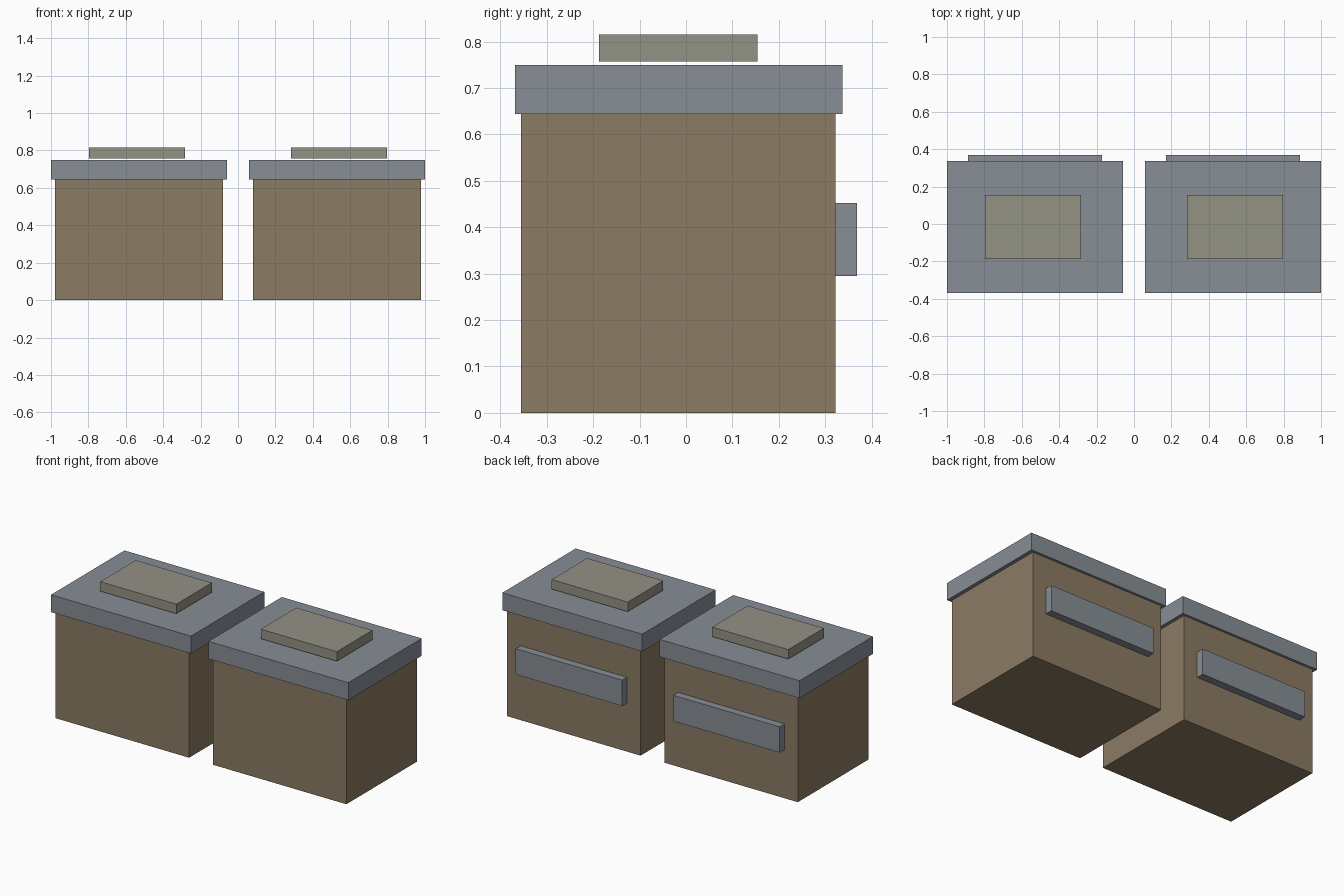
import bpy

if "Cube" in bpy.data.objects:
    bpy.data.objects.remove(bpy.data.objects["Cube"])


def material(name, rgb):
    """Flat material from 0-255 sRGB values, stored as linear."""
    m = bpy.data.materials.new(name)
    lin = [((c / 255 + 0.055) / 1.055) ** 2.4 for c in rgb]
    m.diffuse_color = (*lin, 1.0)
    m.use_nodes = True
    m.node_tree.nodes["Principled BSDF"].inputs["Base Color"].default_value = m.diffuse_color
    return m


def box(name, lo, hi, mat):
    """Axis-aligned box between two corners."""
    bpy.ops.mesh.primitive_cube_add(size=1, location=[(a + b) / 2 for a, b in zip(lo, hi)])
    ob = bpy.context.object
    ob.name = name
    ob.scale = [b - a for a, b in zip(lo, hi)]
    bpy.ops.object.transform_apply(location=False, rotation=False, scale=True)
    ob.data.materials.append(mat)


brown = material("brown", (139, 123, 100))
slate = material("slate grey", (135, 142, 150))
khaki = material("khaki grey", (148, 146, 132))

# Part: inner x, outer x, y range, z range, colour
parts = {
    "body": (0.08, 0.978, -0.355, 0.322, 0.0, 0.644, brown),
    "lid": (0.059, 1.0, -0.368, 0.337, 0.644, 0.75, slate),
    "top_pad": (0.284, 0.796, -0.187, 0.154, 0.757, 0.815, khaki),
    "back_bar": (0.172, 0.888, 0.322, 0.368, 0.295, 0.452, slate),
}

# Two matching bins, mirrored across the centre
for side, s in (("left", -1), ("right", 1)):
    for part, (x0, x1, y0, y1, z0, z1, mat) in parts.items():
        xa, xb = sorted((s * x0, s * x1))
        box(f"{side}_{part}", (xa, y0, z0), (xb, y1, z1), mat)
